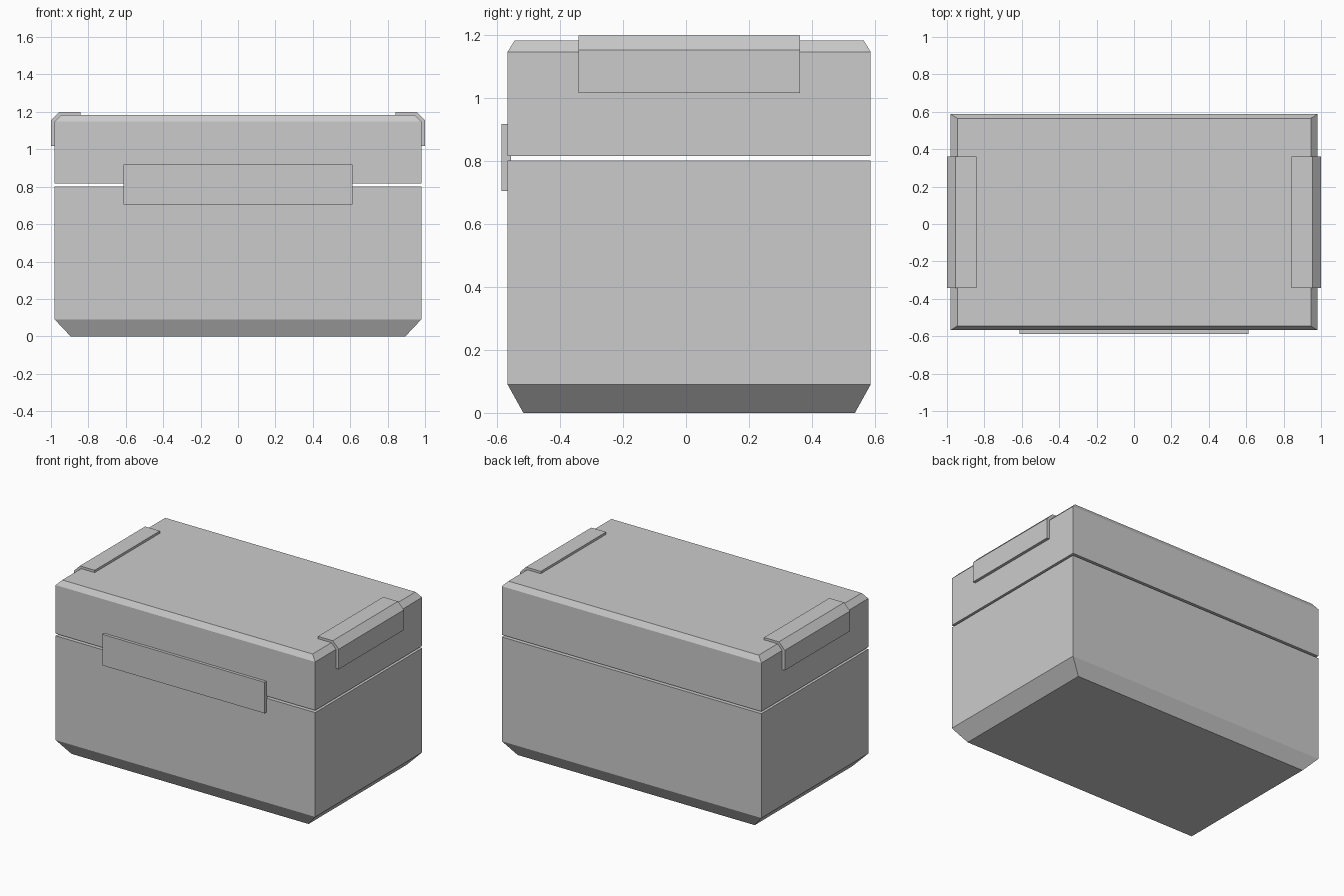
import bpy, bmesh

if "Cube" in bpy.data.objects:
    bpy.data.objects.remove(bpy.data.objects["Cube"])

Y0, Y1 = -0.567, 0.587   # front and back of the case


def finish(name, bm):
    bmesh.ops.recalc_face_normals(bm, faces=bm.faces)
    me = bpy.data.meshes.new(name)
    bm.to_mesh(me)
    bm.free()
    ob = bpy.data.objects.new(name, me)
    bpy.context.collection.objects.link(ob)
    return ob


def stacked_box(name, levels):
    """Closed box lofted through rectangles (half width, y front, y back, z)."""
    bm = bmesh.new()
    rings = [[bm.verts.new(p) for p in ((-w, a, z), (w, a, z), (w, b, z), (-w, b, z))]
             for w, a, b, z in levels]
    bm.faces.new(rings[0])
    bm.faces.new(rings[-1])
    for lo, hi in zip(rings, rings[1:]):
        for i in range(4):
            j = (i + 1) % 4
            bm.faces.new((lo[i], lo[j], hi[j], hi[i]))
    return finish(name, bm)


def extruded_profile(name, profile, y0, y1):
    """Extrude an x-z outline along y."""
    bm = bmesh.new()
    face = bm.faces.new([bm.verts.new((x, y0, z)) for x, z in profile])
    geom = bmesh.ops.extrude_face_region(bm, geom=[face])["geom"]
    bmesh.ops.translate(bm, vec=(0, y1 - y0, 0),
                        verts=[g for g in geom if isinstance(g, bmesh.types.BMVert)])
    return finish(name, bm)


# Lower body with chamfered base
stacked_box("case_body", [(0.895, Y0 + 0.05, Y1 - 0.05, 0),
                          (0.98, Y0, Y1, 0.09), (0.98, Y0, Y1, 0.802)])

# Lid with chamfered top edge, separated by a thin gap
stacked_box("case_lid", [(0.98, Y0, Y1, 0.817), (0.98, Y0, Y1, 1.148),
                         (0.945, Y0 + 0.022, Y1 - 0.022, 1.184)])

# Front latch plate bridging the gap
stacked_box("front_latch", [(0.612, -0.587, -0.557, 0.706),
                            (0.612, -0.587, -0.557, 0.918)])

# Bent clips wrapped over both ends of the lid
clip = [(0.978, 1.017), (1.0, 1.017), (1.0, 1.154), (0.955, 1.2), (0.843, 1.2),
        (0.843, 1.182), (0.944, 1.182), (0.978, 1.147)]
for side, s in (("left", -1), ("right", 1)):
    extruded_profile(side + "_clip", [(s * x, z) for x, z in clip], -0.342, 0.362)
